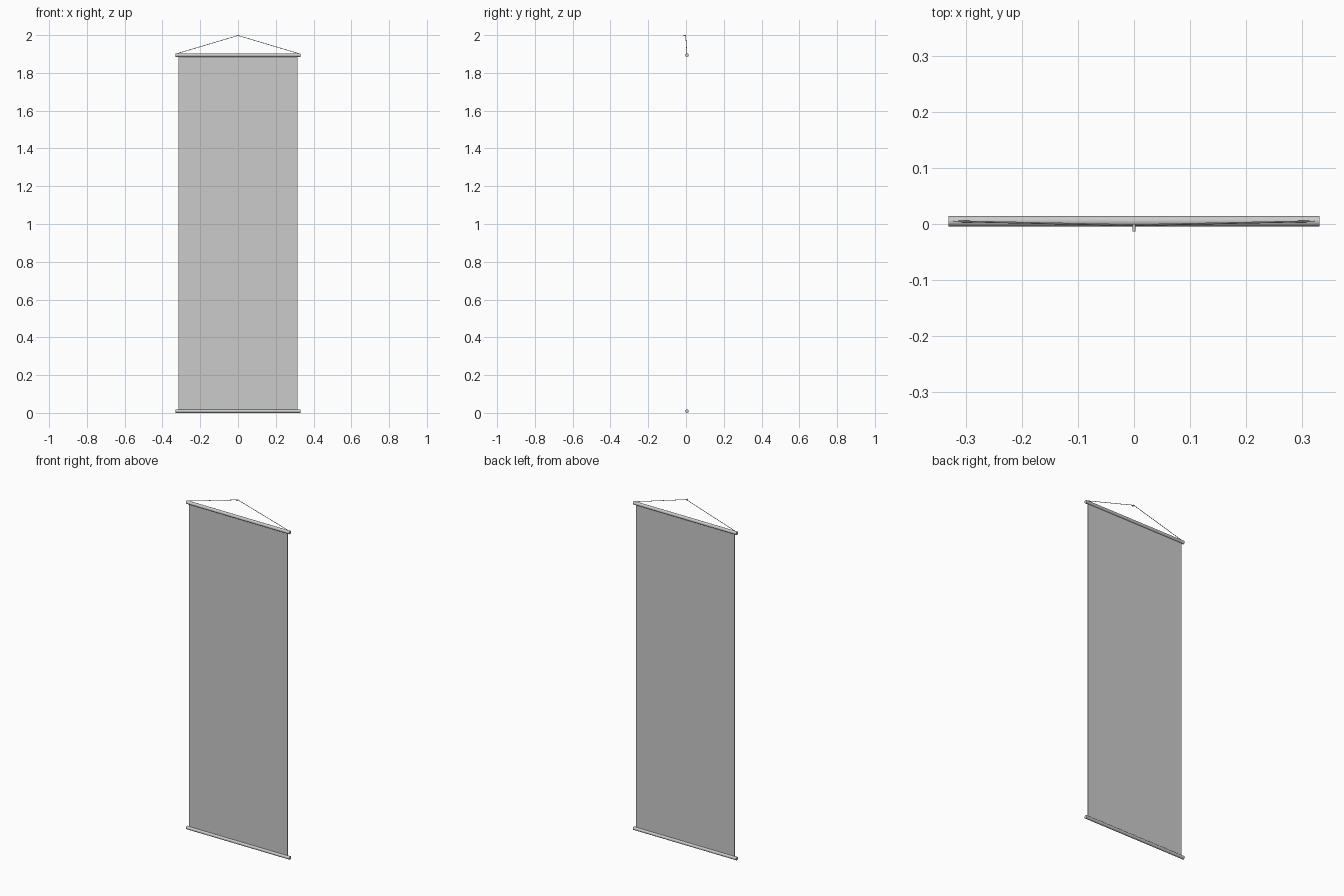
import bpy
from mathutils import Vector

if "Cube" in bpy.data.objects:
    bpy.data.objects.remove(bpy.data.objects["Cube"])


def rod(name, a, b, radius, sides):
    # capped cylinder between two points
    a, b = Vector(a), Vector(b)
    d = b - a
    bpy.ops.mesh.primitive_cylinder_add(vertices=sides, radius=radius, depth=d.length,
                                        location=(a + b) / 2)
    ob = bpy.context.object
    ob.name = name
    ob.rotation_euler = d.to_track_quat('Z', 'Y').to_euler()
    bpy.ops.object.shade_smooth_by_angle()
    return ob


Y, R, HALF = 0.005, 0.0095, 0.331
TOP, BOTTOM = 1.894, R

# Hanging sheet
bpy.ops.mesh.primitive_cube_add(size=1, location=(0, Y, (TOP + BOTTOM) / 2))
sheet = bpy.context.object
sheet.name = "banner_sheet"
sheet.scale = (0.632, 0.002, TOP - BOTTOM)

# Rods holding the sheet
for name, z in (("top_rod", TOP), ("bottom_rod", BOTTOM)):
    rod(name, (-HALF, Y, z), (HALF, Y, z), R, 24)

# Cord from the rod ends to the peg
for name, s in (("cord_left", -1), ("cord_right", 1)):
    rod(name, (s * 0.325, Y, TOP + R - 0.002), (0, -0.002, 1.998), 0.0015, 8)

# Wall peg with the cord looped over it
rod("hanging_peg", (0, -0.013, 1.997), (0, 0, 1.997), 0.003, 12)
